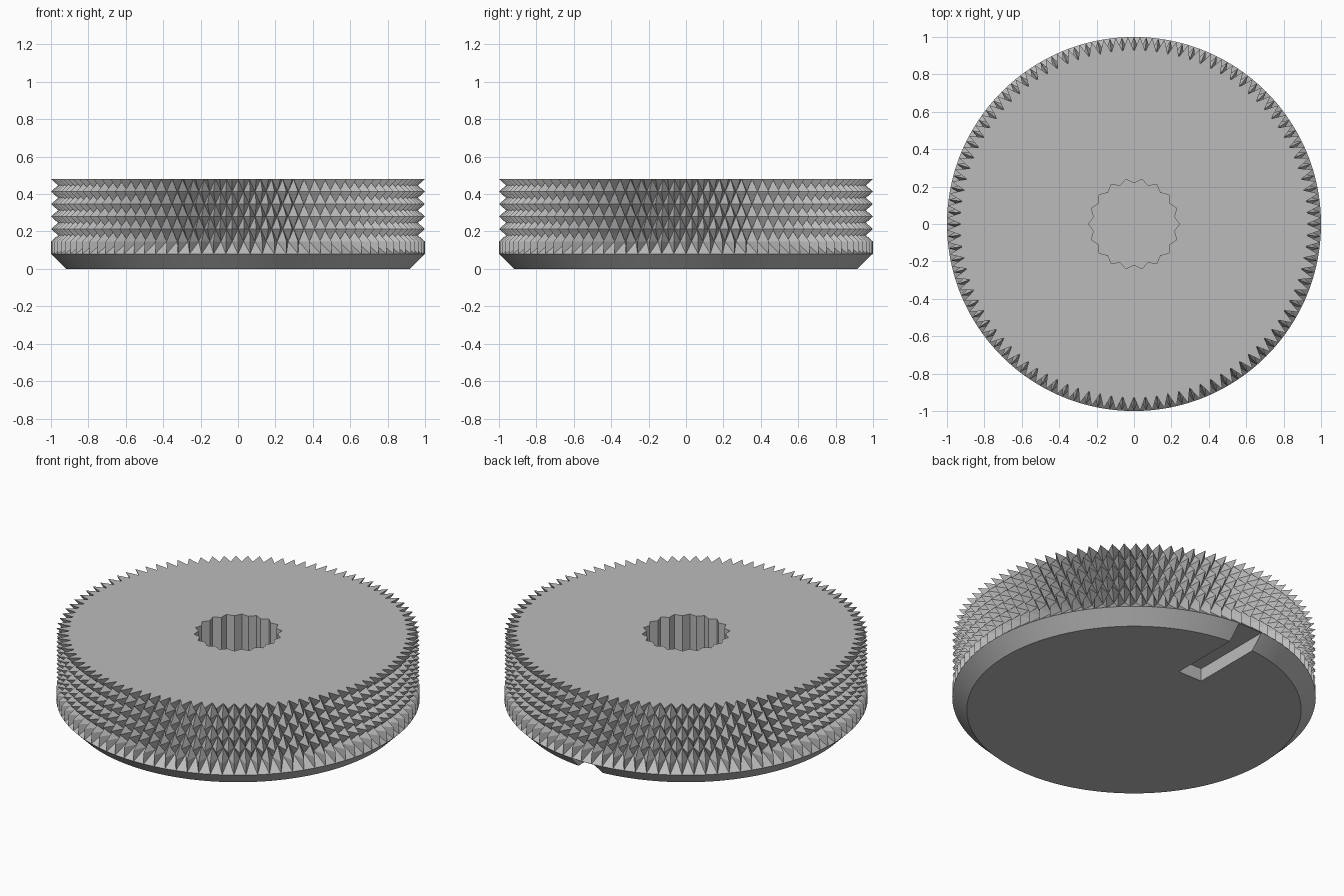
import bpy, bmesh, math

TEETH = 96          # diamonds around the rim
COLS = TEETH * 2    # half steps around the rim
ROWS = 6            # half diamonds up the rim
R, VALLEY, FOOT = 1.0, 0.925, 0.92
Z_RIM, Z_TOP = 0.08, 0.48

if "Cube" in bpy.data.objects:
    bpy.data.objects.remove(bpy.data.objects["Cube"], do_unlink=True)

grey = bpy.data.materials.new("plain_grey")
grey.use_nodes = True
grey.diffuse_color = (0.5, 0.5, 0.5, 1)
for node in grey.node_tree.nodes:
    if node.type == 'BSDF_PRINCIPLED':
        node.inputs["Base Color"].default_value = (0.5, 0.5, 0.5, 1)


def make_object(name, bm):
    bmesh.ops.recalc_face_normals(bm, faces=bm.faces[:])
    mesh = bpy.data.meshes.new(name)
    bm.to_mesh(mesh)
    bm.free()
    obj = bpy.data.objects.new(name, mesh)
    obj.data.materials.append(grey)
    bpy.context.collection.objects.link(obj)
    return obj


def ring(bm, radii, z):
    n = len(radii)
    return [bm.verts.new((r * math.cos(math.tau * i / n),
                          r * math.sin(math.tau * i / n), z))
            for i, r in enumerate(radii)]


def prism(name, radii, z0, z1):
    bm = bmesh.new()
    low, high = ring(bm, radii, z0), ring(bm, radii, z1)
    n = len(radii)
    for i in range(n):
        j = (i + 1) % n
        bm.faces.new((low[i], low[j], high[j], high[i]))
    bm.faces.new(low[::-1])
    bm.faces.new(high)
    return make_object(name, bm)


def cut(target, cutter):
    cutter.hide_render = True
    mod = target.modifiers.new("cut", 'BOOLEAN')
    mod.operation = 'DIFFERENCE'
    mod.solver = 'EXACT'
    mod.object = cutter
    bpy.ops.object.select_all(action='DESELECT')
    bpy.context.view_layer.objects.active = target
    target.select_set(True)
    bpy.ops.object.modifier_apply(modifier=mod.name)
    bpy.data.objects.remove(cutter, do_unlink=True)


# Knob body: chamfered foot, then a rim of alternating peaks and valleys
def is_valley(c, k):
    return k > 0 and (c + k) % 2 == 0


bm = bmesh.new()
foot = ring(bm, [FOOT] * COLS, 0)
rows = [ring(bm, [VALLEY if is_valley(c, k) else R for c in range(COLS)],
             Z_RIM + (Z_TOP - Z_RIM) * k / ROWS)
        for k in range(ROWS + 1)]
for c in range(COLS):
    d = (c + 1) % COLS
    bm.faces.new((foot[c], foot[d], rows[0][d], rows[0][c]))
    for k in range(ROWS):
        a, b = rows[k][c], rows[k][d]
        e, f = rows[k + 1][d], rows[k + 1][c]
        # split each cell along its groove line
        if (c + k) % 2 == 0:
            tris = ((a, b, e), (a, e, f))
        else:
            tris = ((a, b, f), (b, e, f))
        for t in tris:
            bm.faces.new(t)
bm.faces.new(foot[::-1])
bm.faces.new(rows[-1])
knob = make_object("knurled_knob", bm)

# Splined blind bore in the top
SPLINES = 18
cut(knob, prism("bore_cutter", [0.243, 0.218] * SPLINES, 0.1, 0.6))

# Index slot under the back edge
bm = bmesh.new()
bmesh.ops.create_cube(bm, size=1)
for v in bm.verts:
    v.co.x *= 0.16
    v.co.y = 0.48 if v.co.y < 0 else 1.1
    v.co.z = -0.1 if v.co.z < 0 else 0.078
cut(knob, make_object("slot_cutter", bm))

bpy.ops.object.shade_smooth_by_angle(angle=math.radians(15))
